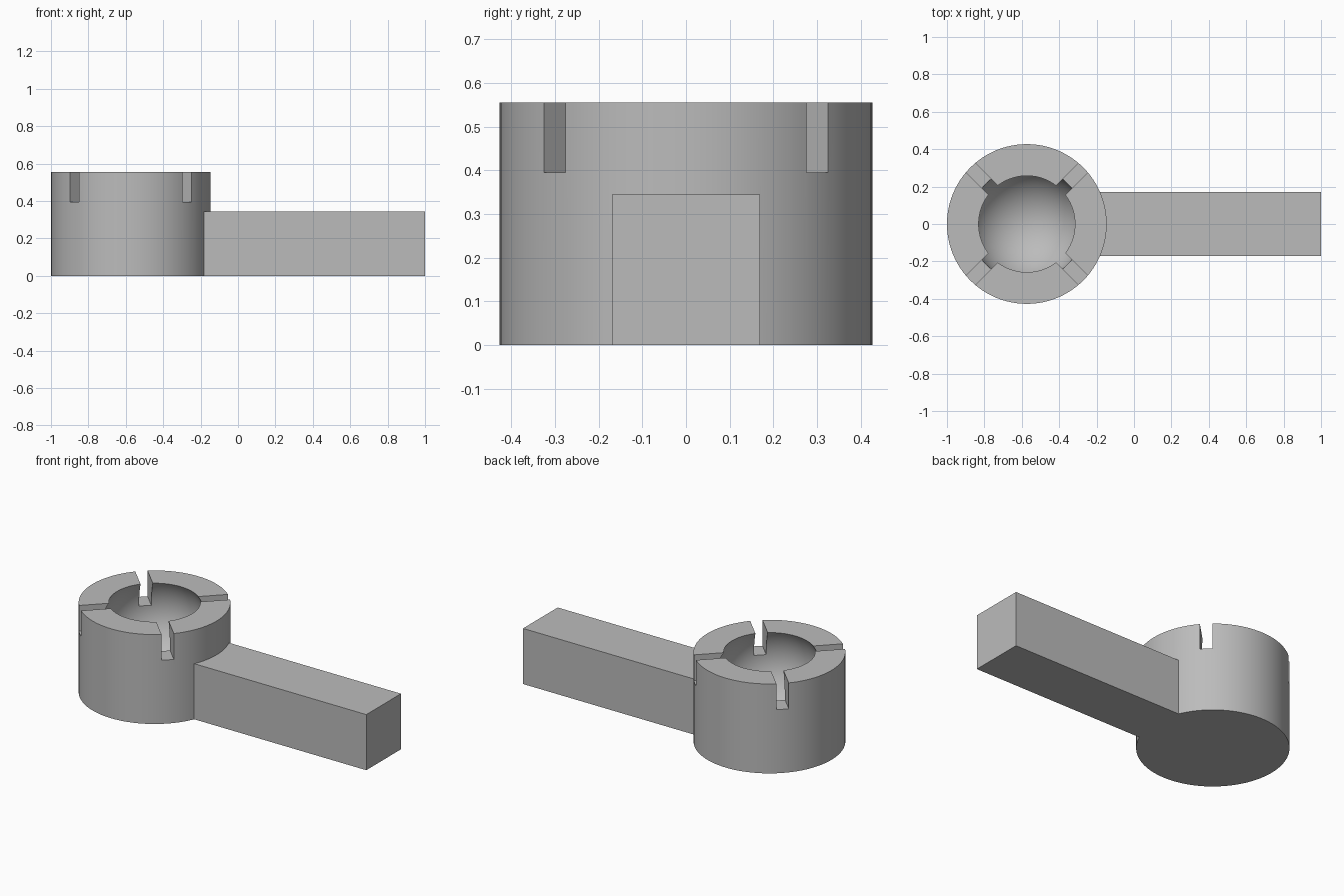
import bpy
import bmesh
import math
from mathutils import Matrix, Vector

cube = bpy.data.objects.get("Cube")
if cube:
    bpy.data.objects.remove(cube, do_unlink=True)

CUP_X, CUP_R, CUP_H = -0.573, 0.427, 0.555
BALL_R, BALL_Z = 0.307, 0.388
SLOT_Z, SLOT_W = 0.395, 0.07
SEGMENTS = 96

grey = bpy.data.materials.new("plain_grey")
grey.use_nodes = True
colour = (0.5, 0.5, 0.5, 1)
grey.diffuse_color = colour
grey.node_tree.nodes["Principled BSDF"].inputs["Base Color"].default_value = colour


def make_object(name, bm):
    bmesh.ops.recalc_face_normals(bm, faces=bm.faces)
    mesh = bpy.data.meshes.new(name)
    bm.to_mesh(mesh)
    bm.free()
    mesh.materials.append(grey)
    obj = bpy.data.objects.new(name, mesh)
    bpy.context.collection.objects.link(obj)
    return obj


def add_box(bm, low, high, turn=Matrix()):
    low, high = Vector(low), Vector(high)
    size = Matrix.Diagonal((high - low).to_4d())
    size[3][3] = 1
    bmesh.ops.create_cube(bm, size=1, matrix=turn @ Matrix.Translation((low + high) / 2) @ size)


def apply_boolean(target, other, operation):
    mod = target.modifiers.new(operation.lower(), "BOOLEAN")
    mod.operation, mod.object, mod.solver = operation, other, "EXACT"
    bpy.context.view_layer.objects.active = target
    bpy.ops.object.modifier_apply(modifier=mod.name)
    bpy.data.objects.remove(other, do_unlink=True)


# Cup: turned profile with a ball-shaped socket open at the top
profile = [(0, 0), (CUP_R, 0), (CUP_R, CUP_H)]
rim_angle = math.asin((CUP_H - BALL_Z) / BALL_R)
steps = 28
for i in range(steps + 1):
    a = rim_angle + (-math.pi / 2 - rim_angle) * i / steps
    r = BALL_R * math.cos(a) if i < steps else 0
    profile.append((r, BALL_Z + BALL_R * math.sin(a)))
bm = bmesh.new()
verts = [bm.verts.new((r, 0, z)) for r, z in profile]
edges = [bm.edges.new(pair) for pair in zip(verts, verts[1:])]
bmesh.ops.spin(bm, geom=verts + edges, axis=(0, 0, 1), cent=(0, 0, 0),
               angle=math.tau, steps=SEGMENTS, use_duplicate=False)
bmesh.ops.remove_doubles(bm, verts=bm.verts, dist=1e-5)
bmesh.ops.translate(bm, verts=bm.verts, vec=(CUP_X, 0, 0))
cup = make_object("slotted_socket_with_arm", bm)

# Arm: square bar joined to the cup wall
bm = bmesh.new()
add_box(bm, (-0.24, -0.17, 0), (1, 0.17, 0.345))
apply_boolean(cup, make_object("arm", bm), "UNION")

# Four diagonal slots through the rim
for k in range(4):
    bm = bmesh.new()
    turn = Matrix.Translation((CUP_X, 0, 0)) @ Matrix.Rotation(math.radians(45 + 90 * k), 4, "Z")
    add_box(bm, (0.15, -SLOT_W / 2, SLOT_Z), (0.5, SLOT_W / 2, 0.7), turn)
    slot = make_object("slot_cutter", bm)
    slot.hide_render = True
    apply_boolean(cup, slot, "DIFFERENCE")

# Smooth curved walls, sharp edges kept
bpy.ops.object.select_all(action="DESELECT")
cup.select_set(True)
bpy.context.view_layer.objects.active = cup
bpy.ops.object.shade_smooth_by_angle(angle=math.radians(30))
